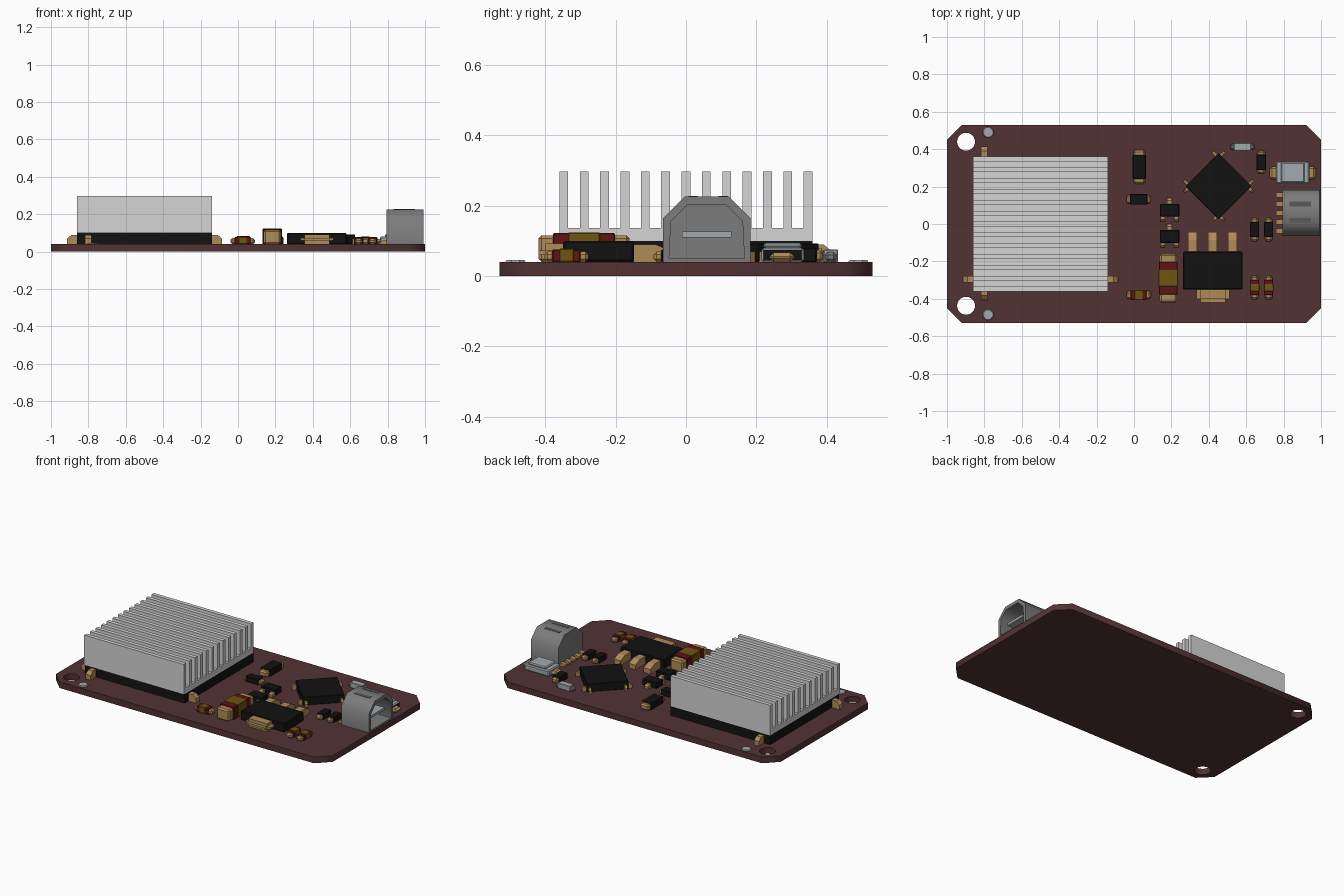
import bpy, bmesh, math
from mathutils import Matrix, Vector

if "Cube" in bpy.data.objects:
    bpy.data.objects.remove(bpy.data.objects["Cube"])


def material(name, rgb):
    m = bpy.data.materials.new(name)
    m.diffuse_color = (*rgb, 1)
    m.use_nodes = True
    m.node_tree.nodes["Principled BSDF"].inputs["Base Color"].default_value = m.diffuse_color
    return m


BOARD = material("dark brown", (0.085, 0.032, 0.034))
SILVER = material("light silver", (0.66, 0.66, 0.66))
BLACK = material("chip black", (0.006, 0.006, 0.006))
GOLD = material("gold", (0.43, 0.26, 0.095))
OLIVE = material("olive", (0.16, 0.09, 0.006))
RED = material("dark red", (0.12, 0.007, 0.007))
GREY = material("steel grey", (0.2, 0.2, 0.2))
PALE = material("pale grey", (0.36, 0.4, 0.42))
DARK = material("slot grey", (0.1, 0.1, 0.1))
TOP = 0.04  # upper face of the board


def finish(name, bm, mats, smooth=None):
    bmesh.ops.recalc_face_normals(bm, faces=bm.faces[:])
    me = bpy.data.meshes.new(name)
    bm.to_mesh(me)
    bm.free()
    for m in mats:
        me.materials.append(m)
    ob = bpy.data.objects.new(name, me)
    bpy.context.collection.objects.link(ob)
    if smooth:
        bpy.ops.object.select_all(action='DESELECT')
        ob.select_set(True)
        bpy.context.view_layer.objects.active = ob
        bpy.ops.object.shade_smooth_by_angle(angle=math.radians(smooth))
    return ob


def box(name, x, y, z, mat, bevel=0, rot=0, seg=1):
    """Box from (min, max) pairs, turned about its own centre."""
    bm = bmesh.new()
    size = [b - a for a, b in (x, y, z)]
    c = Vector([(a + b) / 2 for a, b in (x, y, z)])
    mtx = Matrix.Translation(c) @ Matrix.Rotation(rot, 4, 'Z') @ Matrix.Diagonal((*size, 1))
    bmesh.ops.create_cube(bm, size=1, matrix=mtx)
    if bevel:
        bmesh.ops.bevel(bm, geom=bm.edges[:], offset=bevel, segments=seg, affect='EDGES')
    return finish(name, bm, [mat])


def prism_mesh(profile, x0, x1):
    """Closed (y, z) profile extruded along x."""
    bm = bmesh.new()
    a = [bm.verts.new((x0, y, z)) for y, z in profile]
    b = [bm.verts.new((x1, y, z)) for y, z in profile]
    n = len(a)
    bm.faces.new(a)
    front = bm.faces.new(b)
    for i in range(n):
        bm.faces.new((a[i], a[(i + 1) % n], b[(i + 1) % n], b[i]))
    return bm, front


def lead(name, x, y, angle, length=0.06, width=0.035, h=0.05):
    """Lead with a chamfered outer end, pointing away from its body."""
    p = [(0, TOP), (length, TOP), (length, TOP + h * .6), (length * .6, TOP + h), (0, TOP + h)]
    bm, _ = prism_mesh(p, -width / 2, width / 2)
    bm.transform(Matrix.Translation((x, y, 0)) @ Matrix.Rotation(math.radians(angle), 4, 'Z'))
    finish(name, bm, [GOLD])


def chip(name, x, y, length, width, h, body, along_x=False, core=None, cap=0.026, ends=GOLD):
    """Two-terminal part: end caps, body and an optional centre band."""
    def piece(label, l, w, z1, mat, bev):
        lx, ly = (l, w) if along_x else (w, l)
        box(label, (x - lx / 2, x + lx / 2), (y - ly / 2, y + ly / 2), (TOP, z1), mat, bev)
    inner = length - 2 * cap
    piece(name + "_terminals", length, width - .008, TOP + h - .006, ends, .009)
    piece(name + "_body", inner, width, TOP + h, body, .003)
    if core:
        piece(name + "_band", inner * .52, width + .004, TOP + h + .002, core, .003)


# Board outline with two mounting holes
cu = bpy.data.curves.new("outline", 'CURVE')
cu.dimensions, cu.fill_mode, cu.extrude = '2D', 'BOTH', TOP / 2
c = .08
loops = [[(-1, -.53 + c), (-1 + c, -.53), (1 - c, -.53), (1, -.53 + c),
          (1, .53 - c), (1 - c, .53), (-1 + c, .53), (-1, .53 - c)]]
for hy in (-.437, .44):
    loops.append([(-.898 + .048 * math.cos(i * math.tau / 24), hy - .048 * math.sin(i * math.tau / 24))
                  for i in range(24)])
for pts in loops:
    s = cu.splines.new('POLY')
    s.points.add(len(pts) - 1)
    s.use_cyclic_u = True
    for p, (px, py) in zip(s.points, pts):
        p.co = (px, py, 0, 1)
tmp = bpy.data.objects.new("outline", cu)
bpy.context.collection.objects.link(tmp)
me = bpy.data.meshes.new_from_object(tmp.evaluated_get(bpy.context.evaluated_depsgraph_get()))
bm = bmesh.new()
bm.from_mesh(me)
bpy.data.objects.remove(tmp)
bmesh.ops.remove_doubles(bm, verts=bm.verts[:], dist=1e-5)
bmesh.ops.translate(bm, verts=bm.verts[:], vec=(0, 0, TOP / 2))
for f in bm.faces:
    f.material_index = 0
finish("circuit_board", bm, [BOARD])

# Processor and finned heat sink
box("processor", (-.86, -.14), (-.35, .36), (TOP, .1), BLACK)
comb, zb, zt, half = [(-.36, .1)], .137, .297, .0125
for i in range(13):
    yc = -.3475 + i * .0579
    comb += [(yc - half, zb if i else zt), (yc - half, zt), (yc + half, zt), (yc + half, zb)]
comb = [(-.36, .1)] + [(-.36, zt)] + comb[3:-1] + [(.36, .1)]
bm, _ = prism_mesh(comb, -.86, -.14)
finish("heat_sink", bm, [SILVER])
for i, (x, y, a) in enumerate([(-.8, .355, 0), (-.8, -.345, 180), (-.855, -.295, 90), (-.145, -.295, -90)]):
    lead(f"processor_lead_{i}", x, y, a)

# Test pads
for i, y in enumerate((-.485, .49)):
    bm = bmesh.new()
    bmesh.ops.create_cone(bm, cap_ends=True, segments=8, radius1=.031, radius2=.027, depth=.006,
                          matrix=Matrix.Translation((-.78, y, TOP + .003)) @ Matrix.Rotation(math.pi / 8, 4, 'Z'))
    finish(f"test_pad_{i}", bm, [PALE])

# Small two-terminal parts
chip("large_capacitor", .028, .305, .18, .07, .045, BLACK)
chip("flat_capacitor", .025, .132, .13, .055, .035, BLACK, True, cap=.018)
chip("banded_diode", .183, -.29, .26, .1, .082, RED, core=OLIVE, cap=.042)
chip("small_resistor", .025, -.38, .13, .05, .038, RED, True, OLIVE, cap=.022)
chip("corner_capacitor", .68, .33, .12, .052, .04, BLACK, cap=.018)
chip("steel_part", .58, .412, .13, .042, .035, PALE, True, cap=.02, ends=GREY)
for i, x in enumerate((.645, .72)):
    chip(f"pair_capacitor_{i}", x, -.03, .125, .048, .036, BLACK, cap=.022)
    chip(f"pair_resistor_{i}", x, -.34, .125, .048, .036, RED, core=OLIVE, cap=.022)

# Three-lead transistors
for i, y in enumerate((.073, -.067)):
    box(f"transistor_{i}", (.138, .243), (y - .034, y + .034), (TOP, .08), BLACK, .004)
    lead(f"transistor_{i}_top_lead", .19, y + .033, 0, .033, .026, .025)
    for s in (-1, 1):
        lead(f"transistor_{i}_lead_{s}", .19 + s * .036, y - .033, 180, .026, .026, .025)

# Voltage regulator
box("regulator", (.262, .58), (-.35, -.148), (TOP, .1), BLACK, .005)
box("regulator_tab", (.335, .51), (-.42, -.33), (TOP, .093), GOLD, .02, seg=2)
for i, x in enumerate((.312, .419, .526)):
    lead(f"regulator_lead_{i}", x, -.15, 0, .107, .048, .05)

# Diamond-set controller with pins near its corners
box("controller", (.327, .577), (.077, .327), (TOP, .093), BLACK, .003, math.pi / 4)
R = Matrix.Rotation(math.pi / 4, 4, 'Z')
for side in range(4):
    for s in (-1, 1):
        p = Matrix.Rotation(side * math.pi / 2, 4, 'Z') @ R @ Vector((s * .108, .122, 0))
        lead(f"controller_pin_{side}_{s}", .452 + p.x, .202 + p.y, 45 + side * 90, .03, .016, .03)

# Pale indicator with dark outer end and gold terminals
box("indicator_terminals", (.725, .972), (.237, .308), (TOP, .067), GOLD, .012)
ob = box("indicator", (.758, .937), (.215, .335), (TOP, .08), PALE, .006)
ob.data.materials.append(BLACK)
for f in ob.data.polygons:
    f.material_index = int(f.normal.x > .9)
box("indicator_lens", (.785, .912), (.22, .33), (.078, .094), PALE, .006)

# Cable socket: hollow shell, tongue, top slots and rear pins
shell = [(-.065, TOP), (.183, TOP), (.183, .165), (.122, .226), (-.004, .226), (-.065, .165)]
bm, front = prism_mesh(shell, .793, .993)
bmesh.ops.recalc_face_normals(bm, faces=bm.faces[:])
bmesh.ops.inset_region(bm, faces=[front], thickness=.024)
for v in front.verts:
    if v.co.z < .1:
        v.co.z = TOP + .01
ext = bmesh.ops.extrude_face_region(bm, geom=[front])
bmesh.ops.translate(bm, verts=[v for v in ext['geom'] if isinstance(v, bmesh.types.BMVert)], vec=(-.15, 0, 0))
if front.is_valid:
    bmesh.ops.delete(bm, geom=[front], context='FACES_ONLY')
finish("socket_shell", bm, [GREY], 50)
box("socket_tongue", (.84, .97), (-.012, .13), (.11, .126), PALE)
for i, y in enumerate((.106, .02)):
    box(f"socket_slot_{i}", (.832, .945), (y - .013, y + .013), (.222, .2275), DARK)
for i in range(5):
    lead(f"socket_pin_{i}", .795, .155 - i * .048, 90, .035, .027, .02)
